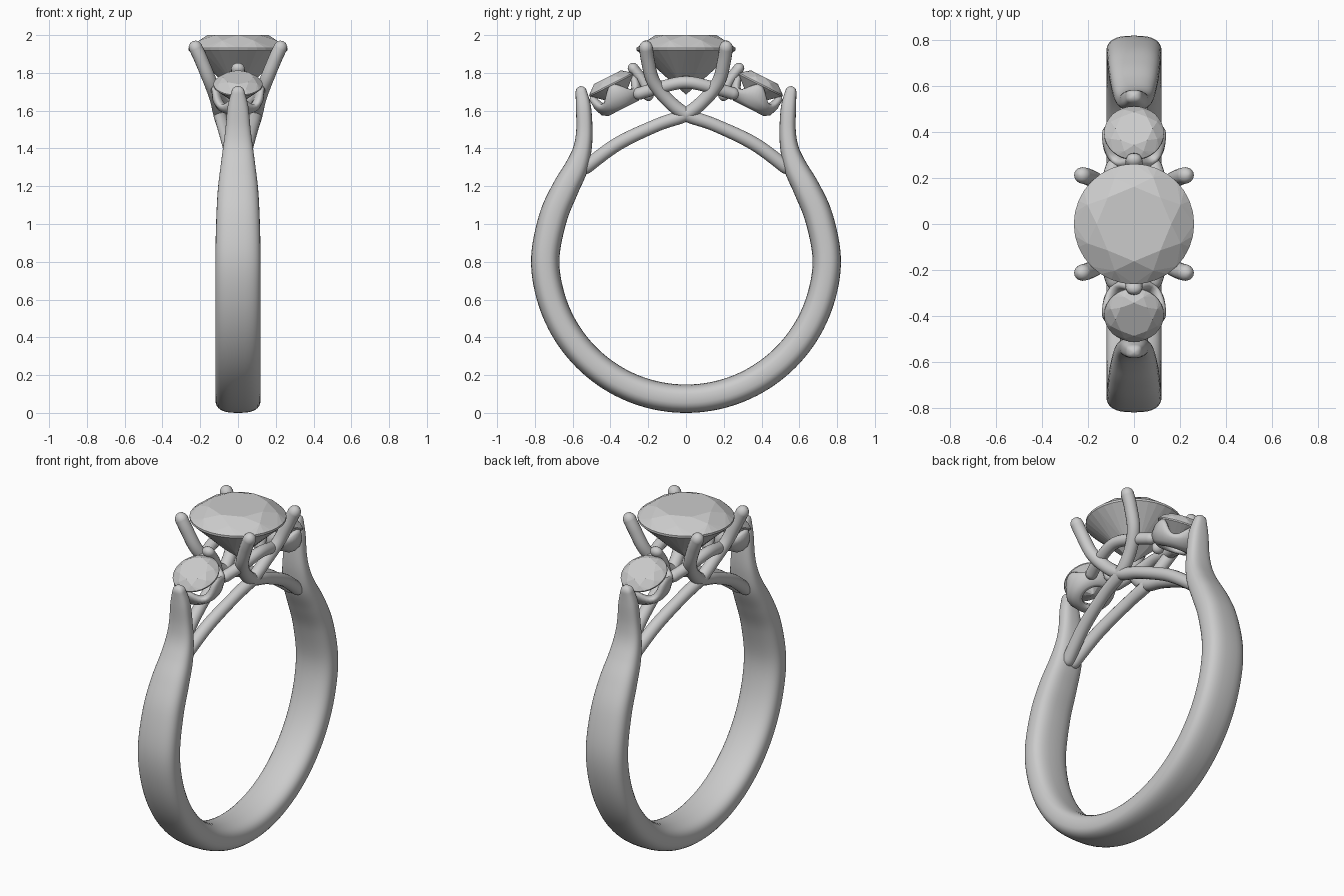
import bpy, bmesh, math
from mathutils import Vector, Matrix

if "Cube" in bpy.data.objects:
    bpy.data.objects.remove(bpy.data.objects["Cube"])


def finish(name, bm, smooth=True):
    bmesh.ops.recalc_face_normals(bm, faces=bm.faces)
    me = bpy.data.meshes.new(name)
    bm.to_mesh(me)
    bm.free()
    ob = bpy.data.objects.new(name, me)
    bpy.context.collection.objects.link(ob)
    for p in me.polygons:
        p.use_smooth = smooth
    return ob


def spline(keys, steps):
    """Catmull-Rom through tuples of any length."""
    k = [keys[0]] + list(keys) + [keys[-1]]
    out = []
    for i in range(1, len(k) - 2):
        for s in range(steps):
            t = s / steps
            out.append([0.5 * (2 * b + (c - a) * t + (2 * a - 5 * b + 4 * c - d) * t * t
                               + (3 * b - a - 3 * c + d) * t ** 3)
                        for a, b, c, d in zip(*k[i - 1:i + 3])])
    return out + [list(keys[-1])]


def sweep(name, keys, steps=8, sides=16, power=2.0):
    """Tube with rounded ends; keys are (x, y, z, half width in x, half thickness)."""
    pts = spline(keys, steps)
    rings = []
    n = len(pts)
    for i, p in enumerate(pts):
        tan = (Vector(pts[min(i + 1, n - 1)][:3]) - Vector(pts[max(i - 1, 0)][:3])).normalized()
        side = (Vector((1, 0, 0)) - tan * tan.x).normalized()
        up = tan.cross(side)
        caps = [0]
        if i == 0:
            caps = [-85, -60, -30, 0]
        elif i == n - 1:
            caps = [0, 30, 60, 85]
        for a in map(math.radians, caps):
            c = Vector(p[:3]) + tan * math.sin(a) * p[4]
            ring = []
            for j in range(sides):
                t = math.tau * j / sides
                cs, sn = math.cos(t), math.sin(t)
                u = math.copysign(abs(cs) ** (2 / power), cs) * p[3] * math.cos(a)
                v = math.copysign(abs(sn) ** (2 / power), sn) * p[4] * math.cos(a)
                ring.append(c + side * u + up * v)
            rings.append(ring)
    bm = bmesh.new()
    vs = [[bm.verts.new(q) for q in r] for r in rings]
    for a, b in zip(vs, vs[1:]):
        for j in range(sides):
            bm.faces.new((a[j], a[(j + 1) % sides], b[(j + 1) % sides], b[j]))
    bm.faces.new(vs[0])
    bm.faces.new(vs[-1])
    return finish(name, bm)


def brilliant(name, r, crown, depth, mat):
    """Faceted round stone as a convex hull, girdle at local z = 0."""
    bm = bmesh.new()

    def ring(n, rad, z, off=0.0):
        for i in range(n):
            t = math.tau * (i + off) / n
            bm.verts.new((rad * math.cos(t), rad * math.sin(t), z))
    ring(8, r * 0.62, crown)
    ring(8, r * 0.84, crown * 0.62, 0.5)
    ring(32, r, crown * 0.1)
    ring(32, r, -crown * 0.06)
    ring(8, r * 0.32, -depth * 0.72, 0.5)
    bm.verts.new((0, 0, -depth))
    bmesh.ops.convex_hull(bm, input=bm.verts)
    bmesh.ops.dissolve_limit(bm, angle_limit=0.02, verts=bm.verts, edges=bm.edges)
    bm.transform(mat)
    return finish(name, bm, False)


def cup(name, mat, n=48):
    """Scalloped bowl that holds a side stone."""
    prof = [(.065, -.125, 0), (.095, -.06, .5), (.112, -.04, 1), (.128, -.035, 1),
            (.14, -.05, .8), (.137, -.085, .3), (.12, -.12, 0), (.09, -.14, 0), (.07, -.138, 0)]
    bm = bmesh.new()
    vs = []
    for i in range(n):
        t = math.tau * i / n
        lift = 0.035 * math.cos(4 * t)
        vs.append([bm.verts.new((r * math.cos(t), r * math.sin(t), h + lift * w)) for r, h, w in prof])
    m = len(prof)
    for i in range(n):
        a, b = vs[i], vs[(i + 1) % n]
        for j in range(m):
            bm.faces.new((a[j], b[j], b[(j + 1) % m], a[(j + 1) % m]))
    bm.transform(mat)
    return finish(name, bm)


# Shank: circular lower part with straight tapering shoulders
shoulder = [(0, .555, 1.70, .035, .030), (0, .543, 1.62, .055, .040), (0, .538, 1.50, .067, .043),
            (0, .548, 1.40, .080, .049), (0, .580, 1.30, .093, .062), (0, .642, 1.18, .107, .071),
            (0, .705, 1.03, .115, .075)]
arc = []
for i in range(13):
    a = math.radians(90 - 15 * i)
    arc.append((0, .745 * math.sin(a), .82 - .745 * math.cos(a), .12, .075))
mirrored = [(x, -y, z, w, t) for x, y, z, w, t in reversed(shoulder)]
sweep("shank", shoulder + arc + mirrored, steps=6, sides=32, power=2.7)

# Crossing struts that sweep up into the four main prongs
strut = [(.02, -.53, 1.30, .036), (.05, -.36, 1.425, .036), (.08, -.15, 1.525, .034),
         (.095, 0, 1.58, .036), (.115, .105, 1.665, .036), (.15, .175, 1.76, .036),
         (.195, .203, 1.87, .036), (.225, .212, 1.935, .036)]
for sx in (-1, 1):
    for sy in (-1, 1):
        sweep("strut_and_prong", [(sx * x, sy * y, z, r, r) for x, y, z, r in strut])
    # Under-gallery rail below the centre stone
    rail = [(.09, -.25, 1.69, .033), (.125, -.13, 1.725, .033), (.14, 0, 1.75, .033),
            (.125, .13, 1.725, .033), (.09, .25, 1.69, .033)]
    sweep("gallery_rail", [(sx * x, y, z, r, r) for x, y, z, r in rail])

# Centre stone
brilliant("centre_stone", .262, .075, .24, Matrix.Translation((0, 0, 1.925)))

# Side stones, their cups and the small inner claws
for sy in (-1, 1):
    tilt = Matrix.Translation((0, sy * .395, 1.737)) @ Matrix.Rotation(-sy * math.radians(27), 4, 'X')
    brilliant("side_stone", .13, .045, .115, tilt)
    cup("side_cup", tilt)
    claw = [(0, .20, 1.68, .036), (0, .225, 1.75, .036), (0, .28, 1.825, .036)]
    sweep("inner_claw", [(x, sy * y, z, r, r * .8) for x, y, z, r in claw])
